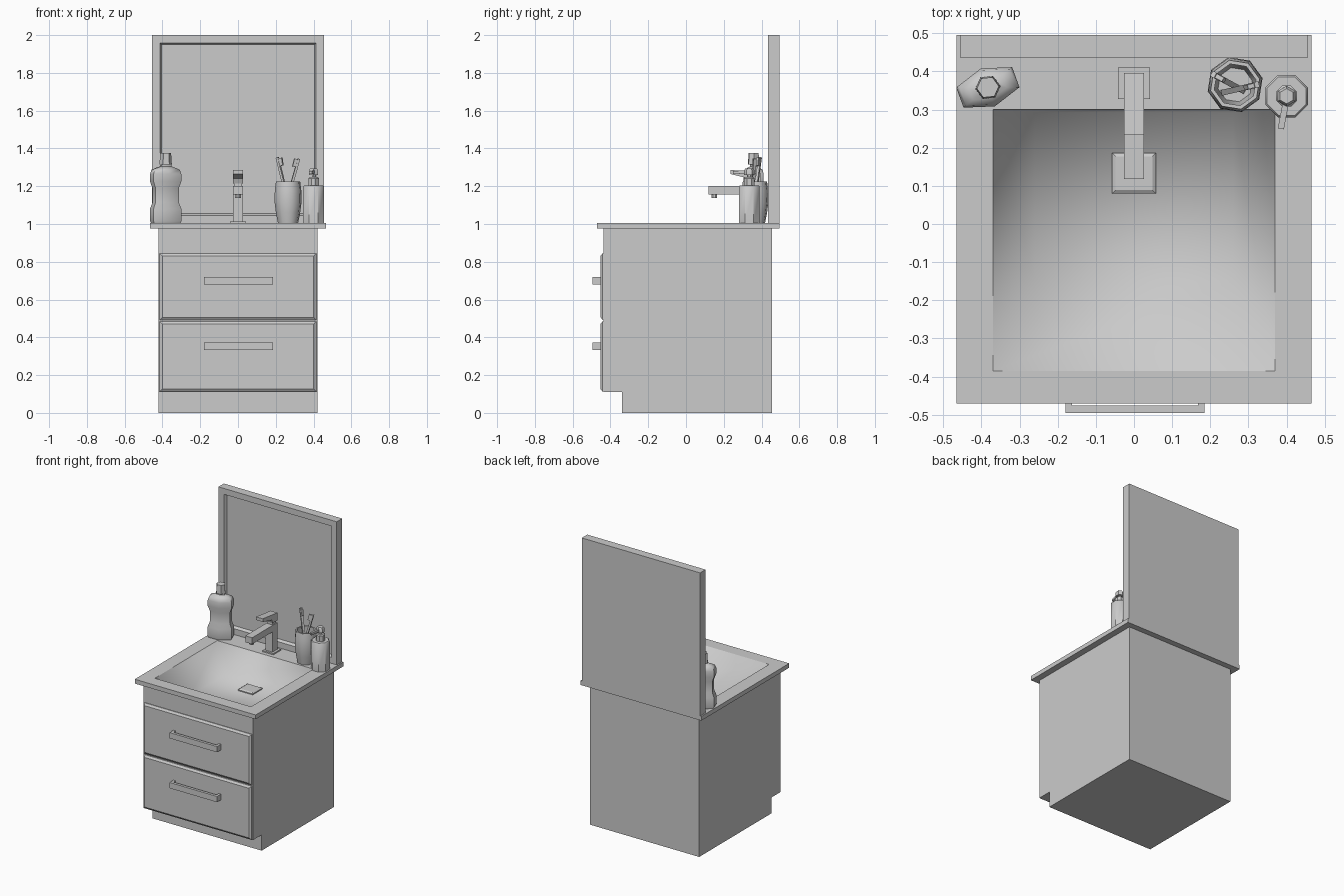
import bpy, bmesh
from math import cos, sin, pi, radians
from mathutils import Vector, Matrix

if "Cube" in bpy.data.objects:
    bpy.data.objects.remove(bpy.data.objects["Cube"])


def finish(name, bm, smooth=None):
    me = bpy.data.meshes.new(name)
    bm.normal_update()
    bm.to_mesh(me)
    bm.free()
    ob = bpy.data.objects.new(name, me)
    bpy.context.collection.objects.link(ob)
    if smooth:
        bpy.ops.object.select_all(action='DESELECT')
        ob.select_set(True)
        bpy.context.view_layer.objects.active = ob
        bpy.ops.object.shade_smooth_by_angle(angle=radians(smooth))
    return ob


def loft_bm(rings, start=True, end=True):
    bm = bmesh.new()
    vs = [[bm.verts.new(p) for p in r] for r in rings]
    n = len(vs[0])
    for a, b in zip(vs, vs[1:]):
        for i in range(n):
            j = (i + 1) % n
            bm.faces.new((a[i], a[j], b[j], b[i]))
    if start:
        bm.faces.new(vs[0][::-1])
    if end:
        bm.faces.new(vs[-1])
    return bm


def loft(name, rings, start=True, end=True, smooth=None):
    return finish(name, loft_bm(rings, start, end), smooth)


def rect(x, y0, y1, z):
    return [(-x, y0, z), (x, y0, z), (x, y1, z), (-x, y1, z)]


def box_bm(x0, x1, y0, y1, z0, z1):
    return loft_bm([[(x0, y0, z), (x1, y0, z), (x1, y1, z), (x0, y1, z)] for z in (z0, z1)])


def box(name, *b):
    return finish(name, box_bm(*b))


def prism(name, x, pts):
    return loft(name, [[(sx, y, z) for y, z in pts] for sx in (-x, x)])


def turned(name, cx, cy, n, prof, start=True, smooth=40, rot=0.5):
    rings = [[(cx + r * cos(2 * pi * (i + rot) / n), cy + r * sin(2 * pi * (i + rot) / n), z)
              for i in range(n)] for r, z in prof]
    return loft(name, rings, start, True, smooth)


def bar(name, p, q, w, d):
    p, q = Vector(p), Vector(q)
    bm = box_bm(-w / 2, w / 2, -d / 2, d / 2, 0, (q - p).length)
    bm.transform(Matrix.Translation(p) @ (q - p).to_track_quat('Z', 'Y').to_matrix().to_4x4())
    return finish(name, bm)


# cabinet carcass with toe kick, open under the counter
bm = loft_bm([[(x, y, z) for y, z in ((-.34, 0), (.455, 0), (.455, .976), (-.437, .976),
                                      (-.437, .11), (-.34, .11))] for x in (-.42, .42)])
bm.normal_update()
bmesh.ops.delete(bm, geom=[f for f in bm.faces if f.normal.z > .9], context='FACES')
finish("cabinet", bm)

# drawer fronts with bevelled faces, and their handles
for tag, z0, z1, hz in (("lower", .112, .485, .353), ("upper", .492, .845, .70)):
    def ring(i, y):
        return [(-.415 + i, y, z0 + i), (.415 - i, y, z0 + i),
                (.415 - i, y, z1 - i), (-.415 + i, y, z1 - i)]
    bm = loft_bm([ring(0, -.43), ring(0, -.442), ring(.014, -.452)])
    bmesh.ops.recalc_face_normals(bm, faces=bm.faces)
    finish(tag + "_drawer_front", bm)
    box(tag + "_handle_bar", -.18, .185, -.495, -.476, hz - .02, hz + .02)
    for side, x in (("left", -.18), ("right", .168)):
        box(f"{tag}_handle_post_{side}", x, x + .017, -.476, -.45, hz - .02, hz + .02)

# countertop ring and smooth sunken basin
rim = rect(.37, -.385, .30, 1.005)
loft("countertop", [rect(.40, -.42, .44, .975), rect(.465, -.47, .495, .975),
                    rect(.465, -.47, .495, 1.005), rim], False, False)
loft("basin", [rim, rect(.26, -.15, .292, .825)], False, True, 180)

# drain cover
loft("drain_cover", [rect(.057, .08, .186, .822), rect(.057, .08, .186, .832),
                     rect(.048, .089, .177, .838)])

# mirror with recessed glass
bm = box_bm(-.455, .455, .435, .495, 1.005, 2.0)
bm.normal_update()
front = [f for f in bm.faces if f.normal.y < -.9]
bmesh.ops.inset_region(bm, faces=front, thickness=.058)
bmesh.ops.inset_region(bm, faces=front, thickness=.014, depth=-.02)
finish("mirror", bm)

# faucet
box("faucet_base", -.042, .042, .328, .41, 1.004, 1.014)
box("faucet_body", -.026, .026, .342, .396, 1.01, 1.16)
box("faucet_spout", -.026, .026, .118, .396, 1.155, 1.20)
turned("faucet_aerator", 0, .15, 8, [(.016, 1.138), (.016, 1.158)])
box("faucet_lever_stem", -.02, .02, .348, .39, 1.195, 1.23)
prism("faucet_lever", .026, [(.396, 1.215), (.396, 1.268), (.235, 1.287), (.235, 1.265), (.335, 1.24), (.345, 1.215)])

# mouthwash bottle: hexagonal section, waisted profile
base = [(.078, -.028), (.078, .028), (0, .053), (-.078, .028), (-.078, -.028), (0, -.053)]
ca, sa = cos(radians(20)), sin(radians(20))
rings = []
for s, z in ((.94, 1.005), (1, 1.015), (1, 1.08), (.84, 1.115), (.84, 1.19), (1, 1.225), (1, 1.265),
             (.9, 1.287), (.6, 1.298), (.36, 1.305), (.36, 1.32)):
    rings.append([(-.383 + s * (x * ca - y * sa), .358 + s * (x * sa + y * ca), z) for x, y in base])
loft("mouthwash_bottle", rings, smooth=50)
turned("mouthwash_cap", -.383, .358, 6, [(.033, 1.315), (.029, 1.375)], rot=.1)

# toothbrush cup, hollow
turned("toothbrush_cup", .265, .365, 8,
       [(.055, 1.005), (.066, 1.06), (.074, 1.12), (.072, 1.18), (.066, 1.226),
        (.056, 1.226), (.06, 1.15), (.046, 1.03)], smooth=45, rot=.3)

# two toothbrushes leaning outwards
for tag, p, q, off in (("left", (.285, .35, 1.035), (.208, .392, 1.352), (.022, -.012, .004)),
                       ("right", (.235, .345, 1.035), (.322, .365, 1.345), (-.022, -.006, .006))):
    p, q, off = Vector(p), Vector(q), Vector(off)
    bar(f"toothbrush_{tag}_handle", p, p.lerp(q, .82), .015, .013)
    bar(f"toothbrush_{tag}_head", p.lerp(q, .82), q, .016, .012)
    m = p.lerp(q, .92)
    bar(f"toothbrush_{tag}_bristles", m, m + off, .012, .042)

# soap dispenser with pump
turned("soap_bottle", .40, .335, 8, [(.06, 1.005), (.06, 1.197), (.055, 1.203)])
turned("soap_collar", .40, .335, 8, [(.03, 1.2), (.03, 1.242), (.024, 1.248)])
turned("pump_stem", .40, .335, 6, [(.011, 1.24), (.011, 1.265)])
turned("pump_head", .40, .335, 6, [(.027, 1.26), (.027, 1.285), (.02, 1.295)])
bar("pump_nozzle", (.40, .33, 1.277), (.385, .25, 1.272), .016, .016)
